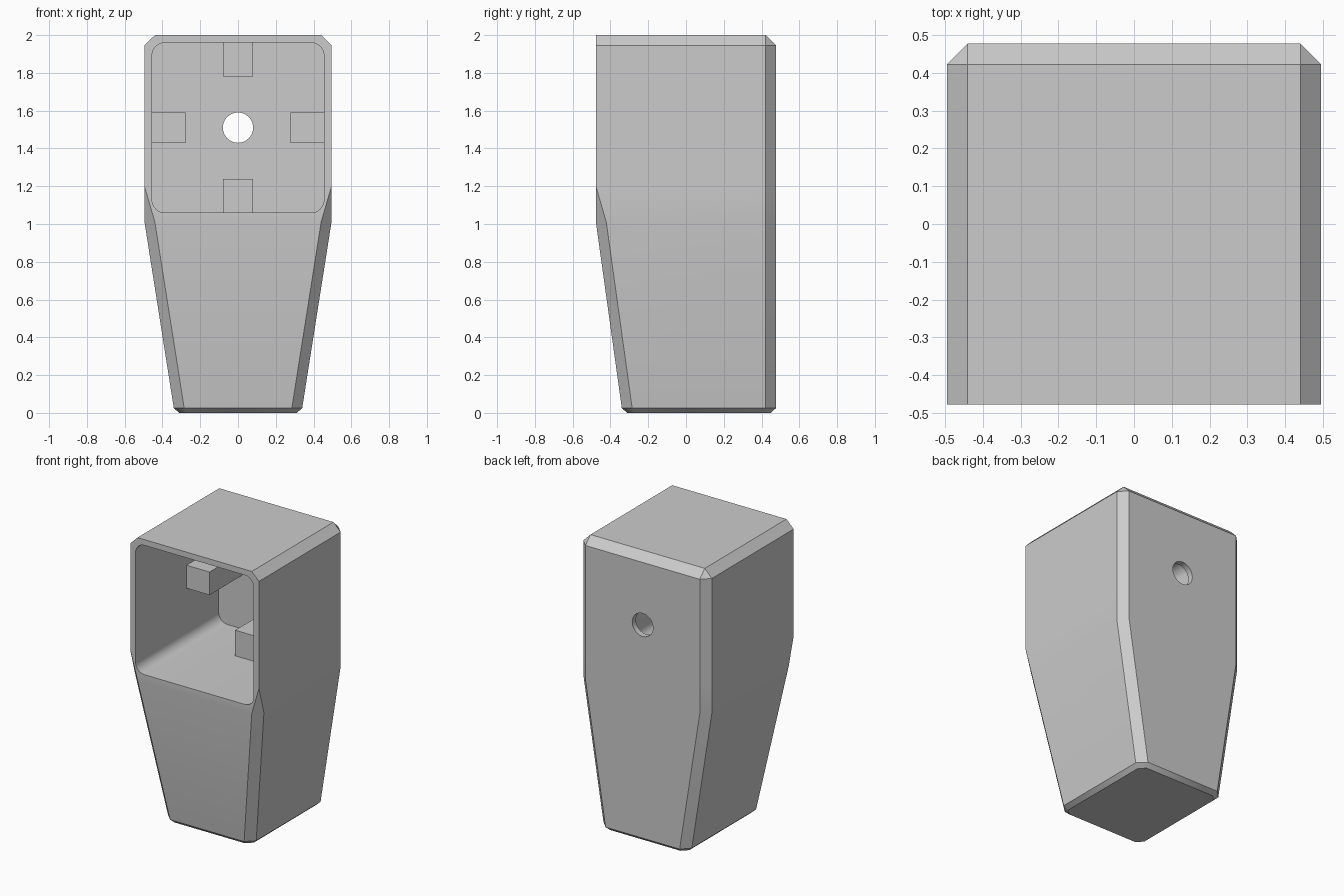
import bpy
import bmesh
from math import cos, sin, pi, radians

if "Cube" in bpy.data.objects:
    bpy.data.objects.remove(bpy.data.objects["Cube"], do_unlink=True)

grey = bpy.data.materials.new("light_grey")
grey.use_nodes = True
GREY = (0.6, 0.6, 0.6, 1)
grey.diffuse_color = GREY
grey.node_tree.nodes["Principled BSDF"].inputs["Base Color"].default_value = GREY


def make_object(name, bm):
    bmesh.ops.recalc_face_normals(bm, faces=bm.faces)
    mesh = bpy.data.meshes.new(name)
    bm.to_mesh(mesh)
    bm.free()
    mesh.materials.append(grey)
    obj = bpy.data.objects.new(name, mesh)
    bpy.context.collection.objects.link(obj)
    return obj


def loft(name, rings):
    """Skin a stack of closed point loops and cap both ends."""
    bm = bmesh.new()
    loops = [[bm.verts.new(p) for p in ring] for ring in rings]
    for low, high in zip(loops, loops[1:]):
        for i in range(len(low)):
            j = (i + 1) % len(low)
            bm.faces.new((low[i], low[j], high[j], high[i]))
    bm.faces.new(loops[0])
    bm.faces.new(loops[-1])
    bmesh.ops.remove_doubles(bm, verts=bm.verts, dist=0.0005)
    return make_object(name, bm)


def octagon(z, half, front, back, cut_front, cut_back):
    """Horizontal section with chamfered corners."""
    side = [(half - cut_front, front), (half, front + cut_front),
            (half, back - cut_back), (half - cut_back, back)]
    return [(x, y, z) for x, y in side + [(-x, y) for x, y in reversed(side)]]


def rounded_square(y, centre_z, half_x, half_z, radius, steps=8):
    """Upright section with rounded corners."""
    points = []
    for corner, (sx, sz) in enumerate([(1, 1), (-1, 1), (-1, -1), (1, -1)]):
        for i in range(steps + 1):
            a = (corner + i / steps) * pi / 2
            points.append((sx * (half_x - radius) + radius * cos(a), y,
                           centre_z + sz * (half_z - radius) + radius * sin(a)))
    return points


def circle(y, centre_z, radius, count=40):
    return [(radius * cos(2 * pi * i / count), y,
             centre_z + radius * sin(2 * pi * i / count)) for i in range(count)]


def box(name, x, y, z):
    corners = lambda h: [(x[0], y[0], h), (x[1], y[0], h), (x[1], y[1], h), (x[0], y[1], h)]
    return loft(name, [corners(z[0]), corners(z[1])])


# Tapered housing, from the foot up to the chamfered top
HALF, DEPTH, CUT = 0.495, 0.477, 0.055
MID = 1.51
housing = loft("housing", [
    octagon(0, 0.312, -0.312, 0.449, 0.04, 0.04),
    octagon(0.026, 0.34, -0.34, DEPTH, CUT, CUT),
    octagon(1.01, HALF, -DEPTH, DEPTH, CUT, CUT),
    octagon(1.2, HALF, -DEPTH, DEPTH, 0, CUT),
    octagon(2 - CUT, HALF, -DEPTH, DEPTH, 0, CUT),
    octagon(2, HALF - CUT, -DEPTH, DEPTH - CUT, 0, 0),
])

# Front cavity and the round hole through the back wall
WALL_X, WALL_Z, BACK = 0.455, 0.45, 0.437
cutters = [
    loft("cavity_cutter", [rounded_square(y, MID, WALL_X, WALL_Z, 0.068) for y in (-0.7, BACK)]),
    loft("hole_cutter", [circle(y, MID, 0.08) for y in (0.3, 0.7)]),
]
bpy.context.view_layer.objects.active = housing
for cutter in cutters:
    cutter.hide_render = True
    mod = housing.modifiers.new("cut", "BOOLEAN")
    mod.operation = "DIFFERENCE"
    mod.solver = "EXACT"
    mod.object = cutter
    bpy.ops.object.modifier_apply(modifier=mod.name)
    bpy.data.objects.remove(cutter, do_unlink=True)

# Smooth shading with crisp edges
bpy.ops.object.select_all(action="DESELECT")
housing.select_set(True)
bpy.ops.object.shade_smooth_by_angle(angle=radians(30))

# Four support blocks at the rear of the cavity
REACH, EMBED = 0.178, 0.001
across, along = (-0.08, 0.08), (0.083, BACK + EMBED)
for sign, side, level in ((1, "left", "upper"), (-1, "right", "lower")):
    span_x = sorted((sign * (WALL_X - REACH), sign * (WALL_X + EMBED)))
    span_z = sorted((MID + sign * (WALL_Z - REACH), MID + sign * (WALL_Z + EMBED)))
    box(side + "_block", span_x, along, (MID + across[0], MID + across[1]))
    box(level + "_block", across, along, span_z)
